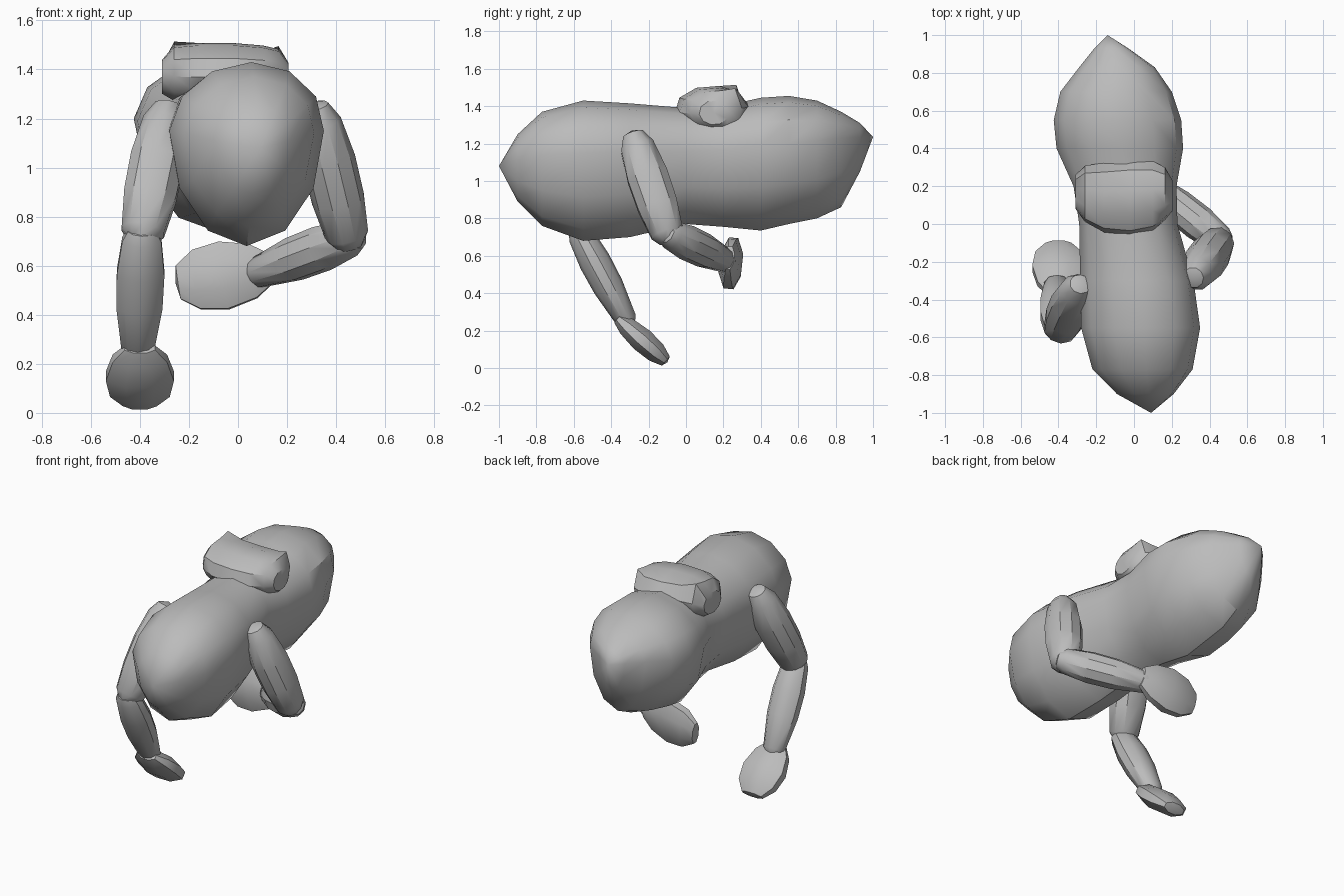
import bpy, bmesh, math
from mathutils import Vector

cube = bpy.data.objects.get("Cube")
if cube:
    bpy.data.objects.remove(cube, do_unlink=True)

grey = bpy.data.materials.new("plain_grey")
grey.use_nodes = True
colour = (0.5, 0.5, 0.5, 1)
grey.diffuse_color = colour
grey.node_tree.nodes["Principled BSDF"].inputs["Base Color"].default_value = colour


def loft(name, rings, start, end, angle=35):
    """Skin equal-sized rings and close both ends with a fan to a tip."""
    bm = bmesh.new()
    loops = [[bm.verts.new(p) for p in ring] for ring in rings]
    n = len(loops[0])
    for a, b in zip(loops, loops[1:]):
        for i in range(n):
            j = (i + 1) % n
            bm.faces.new((a[i], a[j], b[j], b[i]))
    for loop, tip in ((loops[0], start), (loops[-1], end)):
        v = bm.verts.new(tip)
        for i in range(n):
            bm.faces.new((loop[i], loop[(i + 1) % n], v))
    bmesh.ops.recalc_face_normals(bm, faces=bm.faces[:])
    mesh = bpy.data.meshes.new(name)
    bm.to_mesh(mesh)
    bm.free()
    mesh.materials.append(grey)
    obj = bpy.data.objects.new(name, mesh)
    bpy.context.collection.objects.link(obj)
    bpy.ops.object.select_all(action='DESELECT')
    obj.select_set(True)
    bpy.context.view_layer.objects.active = obj
    bpy.ops.object.shade_smooth_by_angle(angle=math.radians(angle))
    return obj


def spindle(name, a, b, profile, wide, thick, side, sides=10):
    """Loft along a-b; profile holds (fraction, scale), side is the wide direction."""
    a, b = Vector(a), Vector(b)
    axis = (b - a).normalized()
    side = Vector(side)
    u = (side - axis * side.dot(axis)).normalized()
    v = axis.cross(u)
    rings = []
    for t, s in profile:
        c = a.lerp(b, t)
        rings.append([c + u * (wide * s * math.cos(k)) + v * (thick * s * math.sin(k))
                      for k in (math.tau * (i + 0.5) / sides for i in range(sides))])
    return loft(name, rings, a, b)


# Body: y, left edge, right edge, seam height, top, bottom
stations = [
    (-0.90, -0.09, 0.21, 1.11, 1.25, 0.89),
    (-0.77, -0.22, 0.31, 1.14, 1.37, 0.76),
    (-0.55, -0.28, 0.35, 1.15, 1.43, 0.68),
    (-0.30, -0.285, 0.315, 1.16, 1.415, 0.70),
    (0.00, -0.29, 0.23, 1.16, 1.39, 0.77),
    (0.20, -0.32, 0.225, 1.165, 1.40, 0.755),
    (0.40, -0.41, 0.26, 1.19, 1.445, 0.735),
    (0.55, -0.425, 0.25, 1.20, 1.455, 0.77),
    (0.70, -0.39, 0.20, 1.215, 1.43, 0.80),
    (0.83, -0.29, 0.11, 1.23, 1.37, 0.86),
    (0.93, -0.21, -0.03, 1.235, 1.31, 1.05),
]
rings = []
for y, x0, x1, seam, top, bottom in stations:
    ring = []
    for i in range(12):
        k = math.tau * i / 12
        s = math.sin(k)
        height = top - seam if s > 0 else seam - bottom
        ring.append(((x0 + x1) / 2 + (x1 - x0) / 2 * math.cos(k) + 0.02 * max(s, 0),
                     y, seam + height * s))
    rings.append(ring)
loft("body", rings, (0.09, -1, 1.08), (-0.14, 1, 1.235))

# Arms: rounded segments with blunt ends
upper = [(0.03, 0.5), (0.14, 0.82), (0.4, 1.0), (0.65, 0.98), (0.9, 0.8), (0.97, 0.5)]
lower = [(0.03, 0.6), (0.1, 0.82), (0.35, 1.0), (0.6, 0.97), (0.93, 0.68), (0.98, 0.45)]
spindle("left_upper_arm", (0.31, -0.29, 1.27), (0.46, -0.08, 0.66), upper, 0.115, 0.11, (0, 1, 0))
spindle("left_forearm", (0.50, -0.12, 0.73), (0.05, 0.24, 0.56), lower, 0.095, 0.095, (0, 0, 1))
spindle("right_upper_arm", (-0.28, -0.31, 1.27), (-0.40, -0.58, 0.68), upper, 0.115, 0.11, (1, 0, 0))
spindle("right_forearm", (-0.39, -0.59, 0.76), (-0.41, -0.30, 0.22), lower, 0.102, 0.085, (1, 0, 0))

# Hands: flat mitts
mitt = [(0.02, 0.45), (0.2, 0.8), (0.5, 1.0), (0.78, 0.88), (0.97, 0.5)]
spindle("left_hand", (0.14, 0.23, 0.59), (-0.255, 0.25, 0.53), mitt, 0.15, 0.065, (0, 0.1, 1), 8)
spindle("right_hand", (-0.40, -0.37, 0.27), (-0.40, -0.10, 0.03), mitt, 0.15, 0.07, (1, 0, 0), 8)

# Saddle lump: x, y centre, half depth, z centre, half height, peak rise
sections = [
    (-0.31, 0.17, 0.09, 1.37, 0.07, 0.0),
    (-0.26, 0.16, 0.15, 1.385, 0.115, 0.05),
    (-0.16, 0.14, 0.185, 1.385, 0.125, 0.01),
    (-0.02, 0.14, 0.20, 1.385, 0.125, 0.0),
    (0.10, 0.15, 0.185, 1.38, 0.12, 0.01),
    (0.165, 0.16, 0.14, 1.375, 0.11, 0.045),
    (0.205, 0.15, 0.08, 1.365, 0.065, 0.0),
]
rings = []
for x, cy, depth, cz, height, rise in sections:
    ring = []
    for i in range(10):
        k = math.tau * (i + 0.2) / 10
        peak = rise if i == 1 else 0
        ring.append((x, cy + depth * math.cos(k), cz + height * math.sin(k) + peak))
    rings.append(ring)
loft("saddle_lump", rings, (-0.31, 0.17, 1.37), (0.205, 0.15, 1.365))
